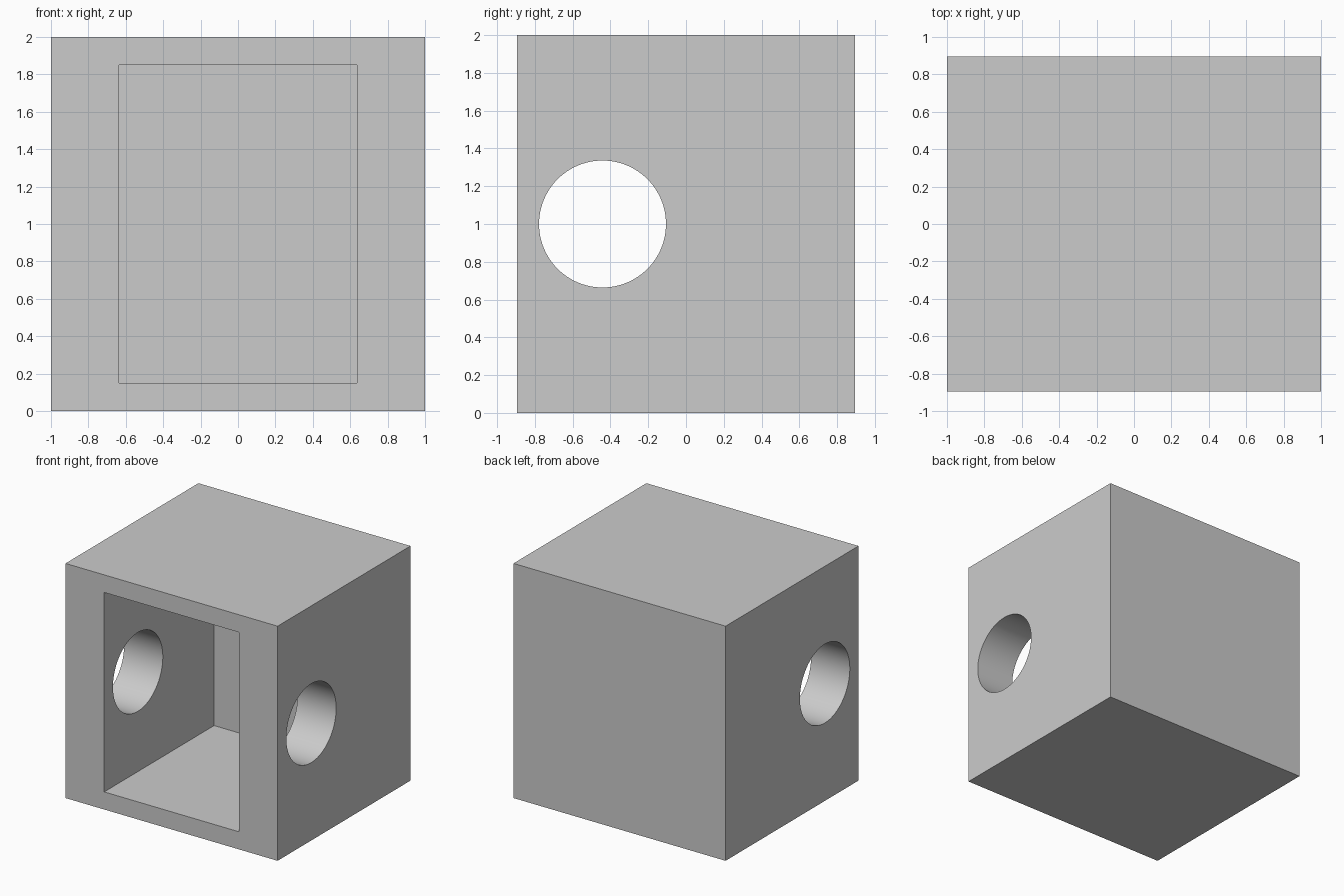
import bpy, math

if "Cube" in bpy.data.objects:
    bpy.data.objects.remove(bpy.data.objects["Cube"], do_unlink=True)

WIDTH, DEPTH, HEIGHT = 2.0, 1.79, 2.0
POCKET_WIDTH, POCKET_DEPTH, POCKET_HEIGHT = 1.27, 1.48, 1.70
HOLE_RADIUS, HOLE_Y = 0.336, -0.442
OVERLAP = 0.2

grey = bpy.data.materials.new("plain grey")
grey.use_nodes = True
colour = (0.6, 0.6, 0.6, 1)
grey.diffuse_color = colour
grey.node_tree.nodes["Principled BSDF"].inputs["Base Color"].default_value = colour


def finish(name, size=None):
    obj = bpy.context.object
    obj.name = name
    if size:
        obj.scale = size
        bpy.ops.object.transform_apply(location=False, rotation=False, scale=True)
    obj.data.materials.append(grey)
    return obj


def box(name, size, location):
    bpy.ops.mesh.primitive_cube_add(size=1, location=location)
    return finish(name, size)


def cut(target, cutter):
    mod = target.modifiers.new(cutter.name, 'BOOLEAN')
    mod.operation = 'DIFFERENCE'
    mod.solver = 'EXACT'
    mod.object = cutter
    bpy.context.view_layer.objects.active = target
    bpy.ops.object.modifier_apply(modifier=mod.name)
    bpy.data.objects.remove(cutter, do_unlink=True)


# Solid block
block = box("housing_block", (WIDTH, DEPTH, HEIGHT), (0, 0, HEIGHT / 2))

# Rectangular pocket, open at the front
pocket_y = -DEPTH / 2 + (POCKET_DEPTH - OVERLAP) / 2
cut(block, box("pocket_cutter", (POCKET_WIDTH, POCKET_DEPTH + OVERLAP, POCKET_HEIGHT),
               (0, pocket_y, HEIGHT / 2)))

# Round hole through both side walls
bpy.ops.mesh.primitive_cylinder_add(vertices=96, radius=HOLE_RADIUS, depth=WIDTH + OVERLAP,
                                    location=(0, HOLE_Y, HEIGHT / 2),
                                    rotation=(0, math.pi / 2, 0))
cut(block, finish("hole_cutter"))

# Smooth bores, sharp block edges
bpy.ops.object.select_all(action='DESELECT')
block.select_set(True)
bpy.context.view_layer.objects.active = block
bpy.ops.object.shade_smooth_by_angle(angle=math.radians(30))
